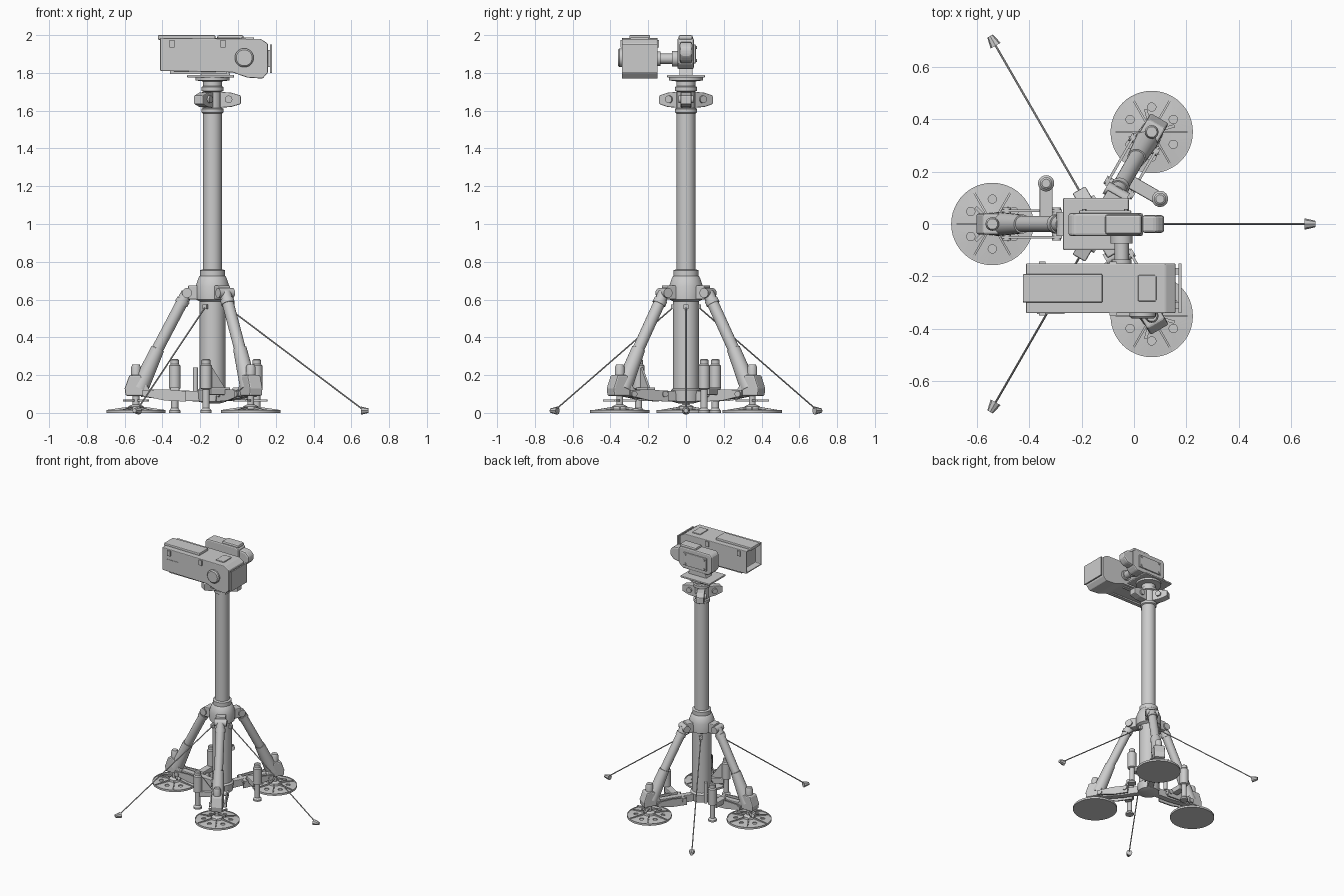
import bpy, bmesh
from math import sin, cos, pi, radians, hypot
from mathutils import Matrix, Vector

if "Cube" in bpy.data.objects:
    bpy.data.objects.remove(bpy.data.objects["Cube"])

grey = bpy.data.materials.new("light_grey")
grey.use_nodes = True
grey.diffuse_color = (0.6, 0.6, 0.6, 1)
grey.node_tree.nodes["Principled BSDF"].inputs["Base Color"].default_value = (0.6, 0.6, 0.6, 1)

MAST = Matrix.Translation((-0.135, 0, 0))
I = Matrix()


def spoke(deg):
    """Frame on the mast axis with x pointing outward."""
    return MAST @ Matrix.Rotation(radians(deg), 4, 'Z')


def finish(name, bm, M=I, bevel=0.0, smooth=False):
    bmesh.ops.recalc_face_normals(bm, faces=bm.faces)
    bm.transform(M)
    me = bpy.data.meshes.new(name)
    bm.to_mesh(me)
    bm.free()
    me.materials.append(grey)
    ob = bpy.data.objects.new(name, me)
    bpy.context.collection.objects.link(ob)
    if bevel:
        mod = ob.modifiers.new("edge_bevel", 'BEVEL')
        mod.width, mod.segments, mod.limit_method = bevel, 2, 'ANGLE'
    if smooth:
        bpy.ops.object.select_all(action='DESELECT')
        ob.select_set(True)
        bpy.context.view_layer.objects.active = ob
        bpy.ops.object.shade_smooth_by_angle(angle=radians(35))
    return ob


def box(name, lo, hi, M=I, bevel=0.0):
    bm = bmesh.new()
    bmesh.ops.create_cube(bm, size=1)
    lo, hi = Vector(lo), Vector(hi)
    for v in bm.verts:
        v.co = [(lo[i] + hi[i]) / 2 + v.co[i] * (hi[i] - lo[i]) for i in range(3)]
    return finish(name, bm, M, bevel)


def rod(name, a, b, r1, r2=None, M=I, n=24):
    a, b = Vector(a), Vector(b)
    bm = bmesh.new()
    bmesh.ops.create_cone(bm, cap_ends=True, segments=n, radius1=r1,
                          radius2=r1 if r2 is None else r2, depth=(b - a).length)
    q = (b - a).to_track_quat('Z', 'Y').to_matrix().to_4x4()
    return finish(name, bm, M @ Matrix.Translation((a + b) / 2) @ q, smooth=n > 8)


def lathe(name, profile, M=I, n=40):
    """Solid of revolution from (radius, z) points."""
    bm = bmesh.new()
    rings = [[bm.verts.new((r * cos(2 * pi * i / n), r * sin(2 * pi * i / n), z))
              for i in range(n)] for r, z in profile]
    for p, q in zip(rings, rings[1:]):
        for i in range(n):
            j = (i + 1) % n
            bm.faces.new((p[i], p[j], q[j], q[i]))
    bm.faces.new(rings[0])
    bm.faces.new(rings[-1])
    return finish(name, bm, M, smooth=True)


def prism(name, pts, y0, y1, M=I, bevel=0.0, recess=False):
    """Side outline of (x, z) points extruded along y."""
    bm = bmesh.new()
    f = bm.faces.new([bm.verts.new((x, y0, z)) for x, z in pts])
    ext = bmesh.ops.extrude_face_region(bm, geom=[f])
    bmesh.ops.translate(bm, vec=(0, y1 - y0, 0),
                        verts=[g for g in ext["geom"] if isinstance(g, bmesh.types.BMVert)])
    bmesh.ops.recalc_face_normals(bm, faces=bm.faces)
    if recess:  # open hood on the -x end
        end = [f for f in bm.faces if f.normal.x < -0.9]
        bmesh.ops.inset_region(bm, faces=end, thickness=0.014)
        bmesh.ops.inset_region(bm, faces=end, thickness=0.001, depth=-0.05)
    return finish(name, bm, M, bevel)


def foot_plate(name, M, R=0.155):
    """Shallow dished disc with six drain holes and a hub opening."""
    bm = bmesh.new()

    def loop(cx, cy, r, n):
        vs = [bm.verts.new((cx + r * cos(2 * pi * i / n), cy + r * sin(2 * pi * i / n), 0.004))
              for i in range(n)]
        return [bm.edges.new((vs[i - 1], vs[i])) for i in range(n)]
    edges = loop(0, 0, R, 48) + loop(0, 0, 0.03, 24)
    for k in range(6):
        a = radians(30 + 60 * k)
        edges += loop(0.095 * cos(a), 0.095 * sin(a), 0.016, 14)
    bmesh.ops.triangle_fill(bm, edges=edges, use_beauty=True)
    ext = bmesh.ops.extrude_face_region(bm, geom=bm.faces[:])
    bmesh.ops.translate(bm, vec=(0, 0, 0.007),
                        verts=[g for g in ext["geom"] if isinstance(g, bmesh.types.BMVert)])
    for v in bm.verts:
        v.co.z += 0.014 * (1 - hypot(v.co.x, v.co.y) / R)
    return finish(name, bm, M)


# Mast, hub and base
lathe("mast", [(0.04, 0.05), (0.075, 0.06), (0.08, 0.12), (0.068, 0.13), (0.068, 0.59),
               (0.088, 0.6), (0.09, 0.67), (0.072, 0.72), (0.066, 0.725), (0.066, 0.755),
               (0.05, 0.76), (0.05, 1.585), (0.058, 1.59), (0.058, 1.61), (0.048, 1.615),
               (0.048, 1.7), (0.058, 1.705), (0.058, 1.725), (0.05, 1.73), (0.05, 1.755),
               (0.09, 1.76), (0.09, 1.775)], MAST)

# Legs with feet and braces
for k, deg in enumerate((60, 180, 300)):
    S = spoke(deg)
    tag = f"_{k + 1}"
    F = S @ Matrix.Translation((0.405, 0, 0))
    box("hub_lug" + tag, (0.06, -0.035, 0.6), (0.13, 0.035, 0.675), S, 0.006)
    rod("hub_pin" + tag, (0.135, -0.045, 0.635), (0.135, 0.045, 0.635), 0.026, M=S)
    top, mid, low = Vector((0.135, 0, 0.635)), Vector((0.29, 0, 0.34)), Vector((0.385, 0, 0.13))
    rod("leg_tube" + tag, top, mid, 0.031, M=S)
    rod("leg_ring" + tag, top.lerp(mid, 0.12), top.lerp(mid, 0.2), 0.036, M=S)
    rod("leg_sleeve" + tag, mid, low, 0.036, 0.046, S)
    prism("leg_shoe" + tag, [(0.33, 0.09), (0.46, 0.09), (0.465, 0.13), (0.44, 0.2),
                             (0.38, 0.2), (0.33, 0.12)], -0.04, 0.04, S, 0.008)
    lathe("jack_screw" + tag, [(0.045, 0.012), (0.04, 0.035), (0.018, 0.045), (0.018, 0.1),
                               (0.026, 0.17), (0.026, 0.24), (0.02, 0.255)], F, 20)
    foot_plate("foot_plate" + tag, F)
    lathe("foot_rim" + tag, [(0.155, 0.0), (0.157, 0.0), (0.157, 0.015), (0.151, 0.015),
                             (0.151, 0.006)], F, 48).data.polygons[-1].select = False
    for i in range(6):
        R = F @ Matrix.Rotation(radians(60 * i), 4, 'Z')
        prism(f"foot_rib{tag}_{i + 1}", [(0.03, 0.015), (0.152, 0.006), (0.152, 0.016),
                                         (0.03, 0.034)], -0.004, 0.004, R)
    for a in (45, 135):
        box(f"jack_handle{tag}_{a}", (-0.09, -0.006, 0.06), (0.09, 0.006, 0.07),
            F @ Matrix.Rotation(radians(a), 4, 'Z'))
    # Brace between mast and shoe
    prism("brace" + tag, [(0.06, 0.06), (0.2, 0.065), (0.38, 0.085), (0.38, 0.125),
                          (0.2, 0.12), (0.06, 0.115)], -0.022, 0.022, S, 0.004)
    for s in (-1, 1):
        prism(f"brace_cheek{tag}_{s}", [(0.14, 0.06), (0.25, 0.065), (0.37, 0.09),
                                        (0.37, 0.12), (0.25, 0.125), (0.14, 0.115)],
              s * 0.045, s * 0.055, S)
    for r in (0.16, 0.35):
        rod(f"brace_pin{tag}_{r}", (r, -0.062, 0.1), (r, 0.062, 0.1), 0.017, M=S, n=16)
    # Stabilising piston on an outrigger arm
    P = S @ Matrix.Translation((0.2, -0.155, 0))
    lathe("piston" + tag, [(0.03, 0.0), (0.03, 0.012), (0.019, 0.025), (0.019, 0.125),
                           (0.031, 0.13), (0.031, 0.25), (0.023, 0.258), (0.023, 0.28),
                           (0.016, 0.285)], P, 20)
    box("piston_arm" + tag, (0.175, -0.14, 0.095), (0.225, -0.02, 0.135), S, 0.005)
    # Neck clamps and guy lines between the legs
    G = spoke(deg - 60)
    prism("neck_clamp" + tag, [(0.04, 1.615), (0.1, 1.62), (0.15, 1.635), (0.15, 1.68),
                               (0.1, 1.695), (0.04, 1.7)], -0.028, 0.028, G, 0.005)
    rod("clamp_pin" + tag, (0.085, -0.04, 1.66), (0.085, 0.04, 1.66), 0.02, M=G, n=16)
    box("line_lug" + tag, (0.06, -0.012, 0.55), (0.085, 0.012, 0.575), G)
    rod("guy_line" + tag, (0.07, 0, 0.565), (0.8, 0, 0.015), 0.004, M=G, n=8)
    rod("ground_peg" + tag, (0.785, 0, 0.012), (0.827, 0, 0.012), 0.022, 0.012, G, 8)

# Gusset and small post near the front leg
prism("gusset", [(0.02, 0.1), (0.155, 0.1), (0.155, 0.15), (0.14, 0.23), (0.12, 0.24)],
      -0.006, 0.006, spoke(300) @ Matrix.Translation((0.2, 0, 0)) @ Matrix.Rotation(-pi / 2, 4, 'Z'))
rod("base_post", (-0.225, 0.08, 0.08), (-0.225, 0.08, 0.24), 0.014, n=12)

# Turntable and drive housing
box("turntable_plate", (-0.27, -0.1, 1.775), (-0.02, 0.1, 1.79), bevel=0.006)
prism("housing_pedestal", [(-0.2, 1.785), (-0.04, 1.785), (-0.06, 1.84), (-0.18, 1.84)],
      -0.035, 0.035, bevel=0.005)
prism("drive_housing", [(-0.25, 1.85), (-0.22, 1.82), (0.0, 1.82), (0.035, 1.85), (0.035, 1.97),
                        (0.015, 1.985), (-0.23, 1.985), (-0.25, 1.965)], -0.046, 0.042, bevel=0.01)
prism("housing_nose", [(0.03, 1.85), (0.085, 1.86), (0.115, 1.89), (0.115, 1.93), (0.085, 1.96),
                       (0.03, 1.965)], -0.034, 0.034, bevel=0.012)
box("housing_cap", (-0.11, -0.04, 1.975), (0.03, 0.036, 2.0), bevel=0.01)
box("housing_side_cover", (-0.21, 0.04, 1.85), (-0.01, 0.052, 1.95), bevel=0.005)
for x in (-0.19, -0.03):
    for z in (1.865, 1.935):
        rod(f"cover_bolt_{x}_{z}", (x, 0.05, z), (x, 0.058, z), 0.008, n=8)
rod("tilt_shaft", (-0.047, -0.16, 1.875), (-0.047, -0.04, 1.875), 0.027)
rod("shaft_flange_inner", (-0.047, -0.075, 1.875), (-0.047, -0.04, 1.875), 0.042)
rod("shaft_flange_outer", (-0.047, -0.155, 1.875), (-0.047, -0.135, 1.875), 0.038)

# Side pod
prism("pod_body", [(-0.412, 1.81), (-0.03, 1.803), (0.05, 1.775), (0.13, 1.77), (0.158, 1.8),
                   (0.158, 1.955), (0.12, 1.98), (-0.412, 1.985)], -0.34, -0.15,
      bevel=0.005, recess=True)
box("pod_hood", (-0.424, -0.3, 1.975), (-0.12, -0.19, 2.0), bevel=0.006)
box("pod_hatch", (0.015, -0.295, 1.97), (0.085, -0.195, 1.988), bevel=0.005)
box("pod_end_plate", (0.17, -0.34, 1.8), (0.181, -0.15, 1.95))
for y in (-0.31, -0.18):
    box(f"end_plate_bracket_{y}", (0.15, y - 0.012, 1.83), (0.172, y + 0.012, 1.92))
    box(f"pod_skid_{y}", (-0.36, y - 0.014, 1.795), (-0.06, y + 0.014, 1.812))
lathe("pod_dial", [(0.05, 0), (0.05, 0.014), (0.042, 0.022)],
      Matrix.Translation((0.033, -0.338, 1.88)) @ Matrix.Rotation(pi / 2, 4, 'X'), 32)
box("pod_label_plate", (-0.37, -0.343, 1.86), (-0.265, -0.338, 1.905))
for x in (-0.35, -0.08):
    for y in (-0.342, -0.148):
        box(f"pod_latch_{x}_{y}", (x - 0.013, y - 0.006, 1.935), (x + 0.013, y + 0.006, 1.975))
